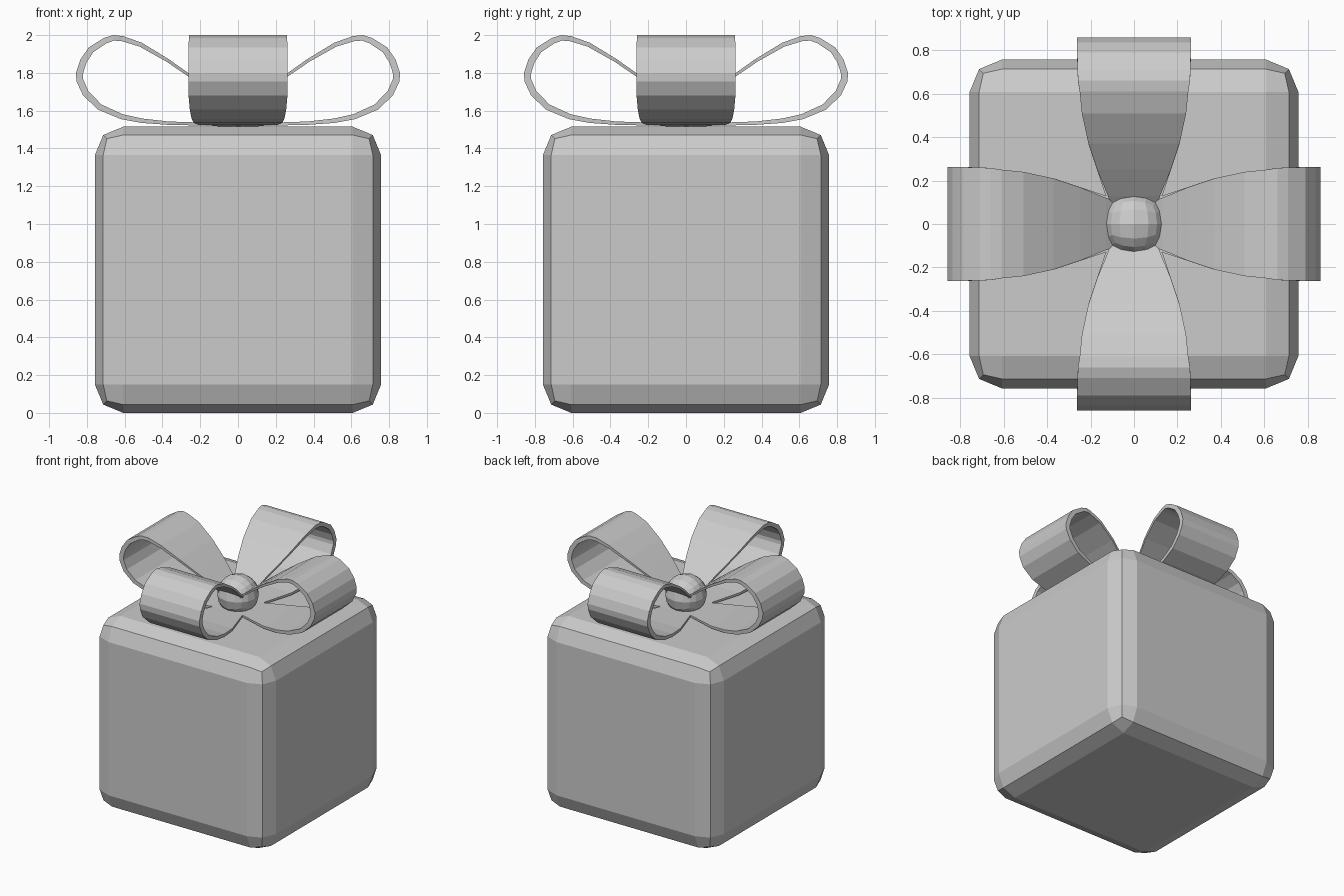
import bpy
import bmesh
from math import pi
from mathutils import Matrix, Vector

default = bpy.data.objects.get("Cube")
if default:
    bpy.data.objects.remove(default)

# Single plain grey
grey = bpy.data.materials.new("plain_grey")
grey.use_nodes = True
colour = (0.6, 0.6, 0.6, 1)
grey.diffuse_color = colour
grey.node_tree.nodes["Principled BSDF"].inputs["Base Color"].default_value = colour


def make_object(name, bm):
    bmesh.ops.recalc_face_normals(bm, faces=bm.faces)
    mesh = bpy.data.meshes.new(name)
    bm.to_mesh(mesh)
    bm.free()
    mesh.materials.append(grey)
    obj = bpy.data.objects.new(name, mesh)
    bpy.context.collection.objects.link(obj)
    return obj


# Gift box: a cube with two-step rounded edges
bm = bmesh.new()
bmesh.ops.create_cube(bm, size=1.515)
bmesh.ops.translate(bm, verts=bm.verts, vec=(0, 0, 0.7575))
bmesh.ops.bevel(bm, geom=bm.edges[:], offset=0.15, segments=2, profile=0.5,
                affect='EDGES')
make_object("gift_box", bm)

# Ribbon loop: outer path as (distance from centre, height, half width)
PATH = [(0.02, 1.61, 0.09), (0.13, 1.70, 0.12), (0.25, 1.79, 0.17),
        (0.37, 1.875, 0.21), (0.51, 1.96, 0.24), (0.61, 1.995, 0.25),
        (0.66, 2.0, 0.258), (0.71, 1.985, 0.26), (0.79, 1.935, 0.262),
        (0.835, 1.87, 0.262), (0.858, 1.80, 0.262), (0.855, 1.755, 0.262),
        (0.82, 1.68, 0.262), (0.74, 1.605, 0.255), (0.62, 1.555, 0.245),
        (0.51, 1.535, 0.235), (0.37, 1.525, 0.21), (0.13, 1.52, 0.13),
        (0.02, 1.52, 0.09)]


def ribbon_loop(name, angle):
    bm = bmesh.new()
    rings = []
    for i, (d, z, w) in enumerate(PATH):
        before, after = PATH[max(i - 1, 0)], PATH[min(i + 1, len(PATH) - 1)]
        inward = Vector((after[1] - before[1], 0, before[0] - after[0])).normalized()
        thick = 0.015 + 0.04 * max(0, d - 0.3)
        outer = Vector((d, 0, z))
        inner = outer + inward * thick
        rings.append([bm.verts.new(p + Vector((0, s * w, 0)))
                      for p, s in ((outer, -1), (outer, 1), (inner, 1), (inner, -1))])
    for a, b in zip(rings, rings[1:]):
        for k in range(4):
            n = (k + 1) % 4
            bm.faces.new((a[k], a[n], b[n], b[k]))
    bm.faces.new(rings[0])
    bm.faces.new(rings[-1])
    bmesh.ops.rotate(bm, verts=bm.verts, matrix=Matrix.Rotation(angle, 3, 'Z'))
    make_object(name, bm)


for i, side in enumerate(("left", "back", "right", "front")):
    ribbon_loop(side + "_ribbon_loop", i * pi / 2)

# Round knot in the middle of the bow
bm = bmesh.new()
bmesh.ops.create_cube(bm, size=1)
bmesh.ops.subdivide_edges(bm, edges=bm.edges[:], cuts=3, use_grid_fill=True)
for v in bm.verts:
    v.co = v.co.normalized() * 0.15 + Vector((0, 0, 1.62))
make_object("bow_knot", bm)
